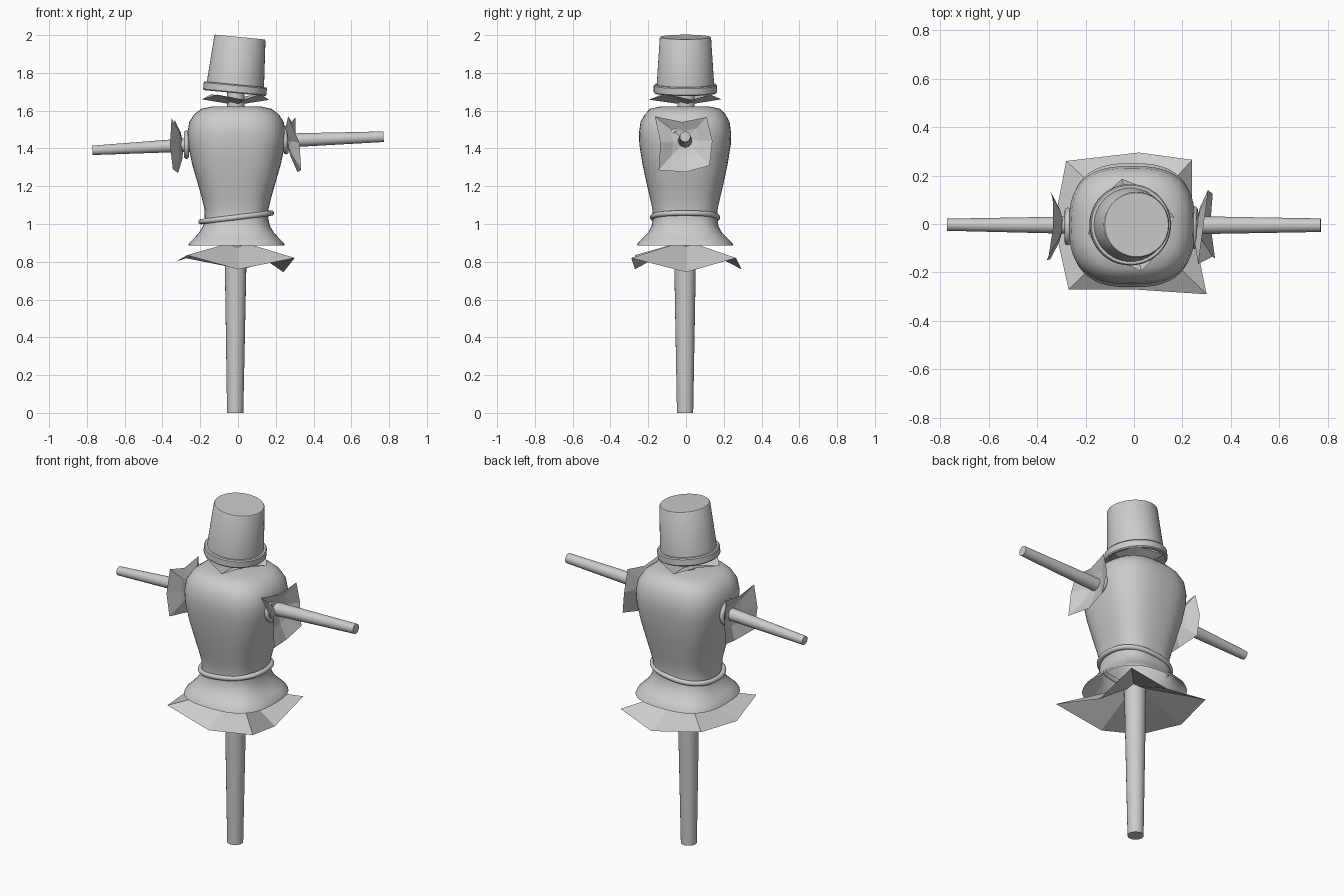
import bpy, bmesh
from math import cos, sin, pi, radians, copysign
from mathutils import Vector, Matrix

cube = bpy.data.objects.get("Cube")
if cube:
    bpy.data.objects.remove(cube, do_unlink=True)

grey = bpy.data.materials.new("plain grey")
grey.use_nodes = True
COLOUR = (0.6, 0.6, 0.6, 1)
grey.diffuse_color = COLOUR
grey.node_tree.nodes["Principled BSDF"].inputs["Base Color"].default_value = COLOUR


def finish(name, bm, smooth=True):
    bmesh.ops.recalc_face_normals(bm, faces=bm.faces)
    mesh = bpy.data.meshes.new(name)
    bm.to_mesh(mesh)
    bm.free()
    mesh.materials.append(grey)
    ob = bpy.data.objects.new(name, mesh)
    bpy.context.collection.objects.link(ob)
    if smooth:
        bpy.ops.object.select_all(action='DESELECT')
        ob.select_set(True)
        bpy.context.view_layer.objects.active = ob
        bpy.ops.object.shade_smooth_by_angle(angle=radians(35))
    return ob


def loft(name, profile, power=2.0, sides=48, cap_start=False, cap_end=True, place=None):
    """Stack superellipse rings given as (x radius, y radius, height)."""
    bm = bmesh.new()

    def bend(v):
        return copysign(abs(v) ** (2 / power), v)

    rings = []
    for rx, ry, z in profile:
        angles = [2 * pi * i / sides for i in range(sides)]
        rings.append([bm.verts.new((rx * bend(cos(a)), ry * bend(sin(a)), z)) for a in angles])
    for low, high in zip(rings, rings[1:]):
        for i in range(sides):
            j = (i + 1) % sides
            bm.faces.new((low[i], low[j], high[j], high[i]))
    if cap_start:
        bm.faces.new(rings[0])
    if cap_end:
        bm.faces.new(rings[-1])
    if place:
        bm.transform(place)
    return finish(name, bm)


def pole(name, start, end, r1, r2):
    a, b = Vector(start), Vector(end)
    turn = (b - a).to_track_quat('Z', 'Y').to_matrix().to_4x4()
    return loft(name, [(r1, r1, 0), (r2, r2, (b - a).length)], sides=24,
                cap_start=True, place=Matrix.Translation(a) @ turn)


def ring(name, centre, rx, ry, thick, tilt, power=2.0):
    """Round cord closed into a loop, tilted about the y axis."""
    section = [(cos(2 * pi * i / 12) * thick, sin(2 * pi * i / 12) * thick) for i in range(13)]
    place = Matrix.Translation(centre) @ Matrix.Rotation(tilt, 4, 'Y')
    ob = loft(name, [(rx + u, ry + u, v) for u, v in section], power, cap_end=False, place=place)
    bm = bmesh.new()
    bm.from_mesh(ob.data)
    bmesh.ops.remove_doubles(bm, verts=bm.verts, dist=0.0001)
    bm.to_mesh(ob.data)
    bm.free()


def straw(name, centre, rim, inner=0.5, drop=0.5):
    """Flat-faced ragged sheet: centre, inner ring and outer rim."""
    bm = bmesh.new()
    c = Vector(centre)
    axis = sum((Vector(p) - c for p in rim), Vector()) / len(rim)
    mid = bm.verts.new(c)
    outer = [bm.verts.new(p) for p in rim]
    inside = [bm.verts.new(c + (Vector(p) - c) * inner + axis * (drop - inner)) for p in rim]
    for i in range(len(rim)):
        j = (i + 1) % len(rim)
        bm.faces.new((mid, inside[i], inside[j]))
        bm.faces.new((inside[i], outer[i], outer[j], inside[j]))
    finish(name, bm, smooth=False)


# Shirt: squarish, narrow waist, flared hem
loft("shirt", [
    (0.256, 0.256, 0.885), (0.25, 0.25, 0.90), (0.225, 0.225, 0.925),
    (0.198, 0.195, 0.955), (0.177, 0.177, 0.99), (0.168, 0.17, 1.03),
    (0.17, 0.173, 1.08), (0.184, 0.186, 1.14), (0.207, 0.205, 1.22),
    (0.236, 0.226, 1.32), (0.256, 0.242, 1.42), (0.26, 0.244, 1.48),
    (0.25, 0.236, 1.54), (0.225, 0.214, 1.58), (0.185, 0.185, 1.61),
    (0.13, 0.13, 1.622)], power=2.7,
    place=Matrix.Translation((-0.008, -0.005, 0)))
ring("belt", (-0.01, -0.005, 1.035), 0.188, 0.172, 0.014, radians(-7), 2.3)

# Post and neck
pole("post", (-0.015, -0.005, 0), (-0.012, -0.005, 0.95), 0.043, 0.06)
pole("neck", (-0.012, 0, 1.58), (-0.01, 0, 1.8), 0.046, 0.046)

# Arms with cuff cords
pole("right_arm", (-0.2, -0.005, 1.422), (-0.771, -0.003, 1.39), 0.037, 0.025)
pole("left_arm", (0.2, -0.005, 1.44), (0.771, -0.005, 1.462), 0.038, 0.028)
ring("right_cuff", (-0.273, -0.01, 1.42), 0.063, 0.065, 0.013, radians(90))
ring("left_cuff", (0.25, -0.015, 1.445), 0.063, 0.075, 0.013, radians(86))

# Straw at waist, neck and both sleeves
straw("waist_straw", (0, 0, 0.912), [
    (0.30, -0.29, 0.82), (0.24, 0, 0.745), (0.24, 0.265, 0.82), (0.02, 0.295, 0.76),
    (-0.28, 0.26, 0.82), (-0.33, 0, 0.80), (-0.27, -0.27, 0.835), (0, -0.27, 0.76)])
straw("neck_straw", (-0.01, 0, 1.63), [
    (0.03, -0.195, 1.658), (0.12, -0.1, 1.688), (0.165, 0.03, 1.657), (0.09, 0.13, 1.685),
    (-0.05, 0.187, 1.66), (-0.14, 0.1, 1.688), (-0.19, -0.04, 1.66), (-0.11, -0.13, 1.685)])
straw("left_sleeve_straw", (0.255, -0.005, 1.44), [
    (0.265, -0.165, 1.57), (0.285, -0.02, 1.54), (0.303, 0.11, 1.566), (0.305, 0.14, 1.44),
    (0.325, 0.125, 1.31), (0.315, 0, 1.275), (0.335, -0.145, 1.285), (0.325, -0.135, 1.43)],
    drop=0.35)
straw("right_sleeve_straw", (-0.288, -0.005, 1.42), [
    (-0.345, -0.145, 1.29), (-0.317, 0, 1.27), (-0.34, 0.12, 1.30), (-0.345, 0.135, 1.42),
    (-0.335, 0.11, 1.55), (-0.335, -0.02, 1.53), (-0.352, -0.13, 1.56), (-0.36, -0.15, 1.42)],
    drop=0.35)

# Upturned bucket head with a thick lip, hollow below
bucket = [(0.122, 0.275), (0.145, 0), (0.163, 0), (0.168, 0.006), (0.168, 0.04),
          (0.163, 0.046), (0.152, 0.046), (0.136, 0.292), (0.132, 0.298)]
loft("bucket", [(r, r, z) for r, z in bucket], cap_start=True,
     place=Matrix.Translation((-0.018, -0.003, 1.693)) @ Matrix.Rotation(radians(5.5), 4, 'Y'))
